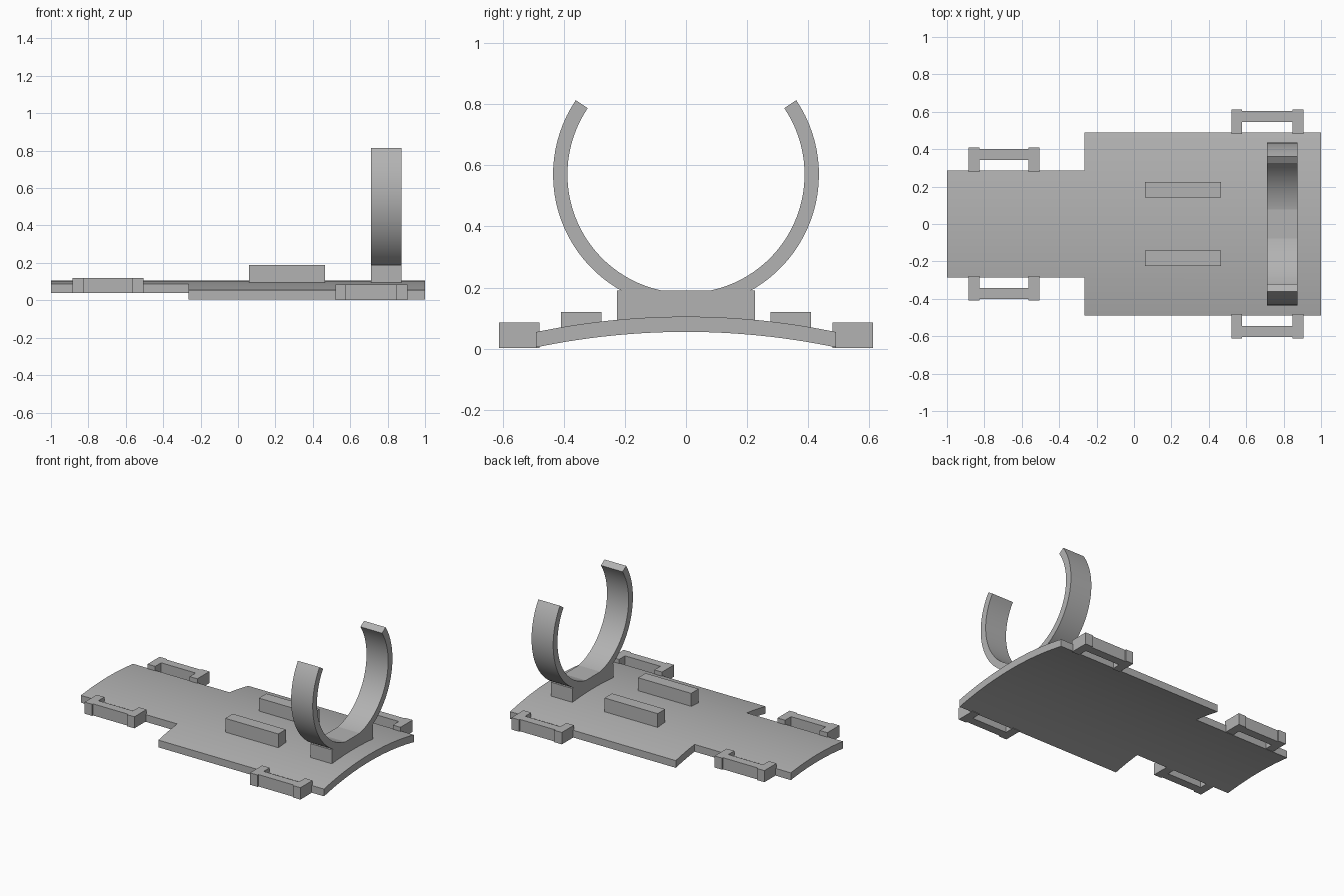
import bpy, bmesh
from math import sin, cos, radians, sqrt
from mathutils import Vector

cube = bpy.data.objects.get("Cube")
if cube:
    bpy.data.objects.remove(cube)

GREY = (0.45, 0.45, 0.45, 1)
grey = bpy.data.materials.new("plain grey")
grey.use_nodes = True
grey.diffuse_color = GREY
grey.node_tree.nodes["Principled BSDF"].inputs["Base Color"].default_value = GREY


def finish(bm, name, smooth=False):
    bmesh.ops.recalc_face_normals(bm, faces=bm.faces)
    mesh = bpy.data.meshes.new(name)
    bm.to_mesh(mesh)
    bm.free()
    mesh.materials.append(grey)
    obj = bpy.data.objects.new(name, mesh)
    bpy.context.collection.objects.link(obj)
    if smooth:
        bpy.ops.object.select_all(action='DESELECT')
        obj.select_set(True)
        bpy.context.view_layer.objects.active = obj
        bpy.ops.object.shade_smooth_by_angle(angle=radians(30))
    return obj


def extrude(bm, points, offset):
    """Solid from a closed outline pushed along an offset."""
    face = bm.faces.new([bm.verts.new(p) for p in points])
    res = bmesh.ops.extrude_face_region(bm, geom=[face], use_keep_orig=True)
    verts = [v for v in res["geom"] if isinstance(v, bmesh.types.BMVert)]
    bmesh.ops.translate(bm, verts=verts, vec=offset)


def box(name, x0, x1, y0, y1, z0, z1):
    bm = bmesh.new()
    extrude(bm, [(x0, y0, z0), (x1, y0, z0), (x1, y1, z0), (x0, y1, z0)],
            (0, 0, z1 - z0))
    return finish(bm, name)


# Curved base plate: stepped outline, sliced lengthwise and bent to an arc
WIDE, NARROW, STEP = 0.49, 0.285, -0.265
RADIUS, THICK, CROWN = 2.4, 0.05, 0.105
bm = bmesh.new()
half = [(1, WIDE), (STEP, WIDE), (STEP, NARROW), (-1, NARROW)]
outline = half + [(x, -y) for x, y in reversed(half)]
extrude(bm, [(x, y, 0) for x, y in outline], (0, 0, -THICK))
SLICES = 28
for i in range(1, SLICES):
    y = WIDE * (2 * i / SLICES - 1)
    bmesh.ops.bisect_plane(bm, geom=bm.verts[:] + bm.edges[:] + bm.faces[:],
                           plane_co=(0, y, 0), plane_no=(0, 1, 0))
for v in bm.verts:
    v.co.z += CROWN - RADIUS + sqrt(RADIUS ** 2 - v.co.y ** 2)
finish(bm, "base_plate", smooth=True)


# Strap loops: U-shaped brackets along both edges
def strap_loop(name, x0, x1, y0, z0, z1, side):
    leg, y_in, y_out, y_tip = 0.058, y0 + 0.065, y0 + 0.123, y0 + 0.132
    left = [(x0, y0), (x0, y_tip), (x0 + leg, y_tip), (x0 + leg, y_out)]
    right = [(x0 + x1 - x, y) for x, y in reversed(left)]
    inner = [(x1 - leg, y0), (x1 - leg, y_in), (x0 + leg, y_in), (x0 + leg, y0)]
    bm = bmesh.new()
    extrude(bm, [(x, side * y, z0) for x, y in left + right + inner],
            (0, 0, z1 - z0))
    finish(bm, name)


for side, label in ((1, "back"), (-1, "front")):
    strap_loop("wide_strap_loop_" + label, 0.52, 0.905, 0.48, 0.003, 0.085, side)
    strap_loop("narrow_strap_loop_" + label, -0.885, -0.505, 0.277, 0.04, 0.12, side)
    ys = sorted((side * 0.142, side * 0.224))
    box("rail_" + label, 0.06, 0.465, *ys, 0.095, 0.19)

# Open ring clip standing on a block
X0, X1 = 0.71, 0.875
box("clip_block", X0, X1, -0.225, 0.225, 0.093, 0.19)
CENTRE_Z, OUTER, INNER, SEGS = 0.57, 0.435, 0.388, 64
angles = [radians(34 - 248 * i / SEGS) for i in range(SEGS + 1)]
bm = bmesh.new()
rows = []
for a in angles:
    d = Vector((0, cos(a), sin(a)))
    rows.append([bm.verts.new(Vector((x, 0, CENTRE_Z)) + d * r)
                 for x, r in ((X0, INNER), (X1, INNER), (X1, OUTER), (X0, OUTER))])
for a, b in zip(rows, rows[1:]):
    for k in range(4):
        n = (k + 1) % 4
        bm.faces.new((a[k], a[n], b[n], b[k]))
bm.faces.new(rows[0])
bm.faces.new(rows[-1])
finish(bm, "ring_clip", smooth=True)
